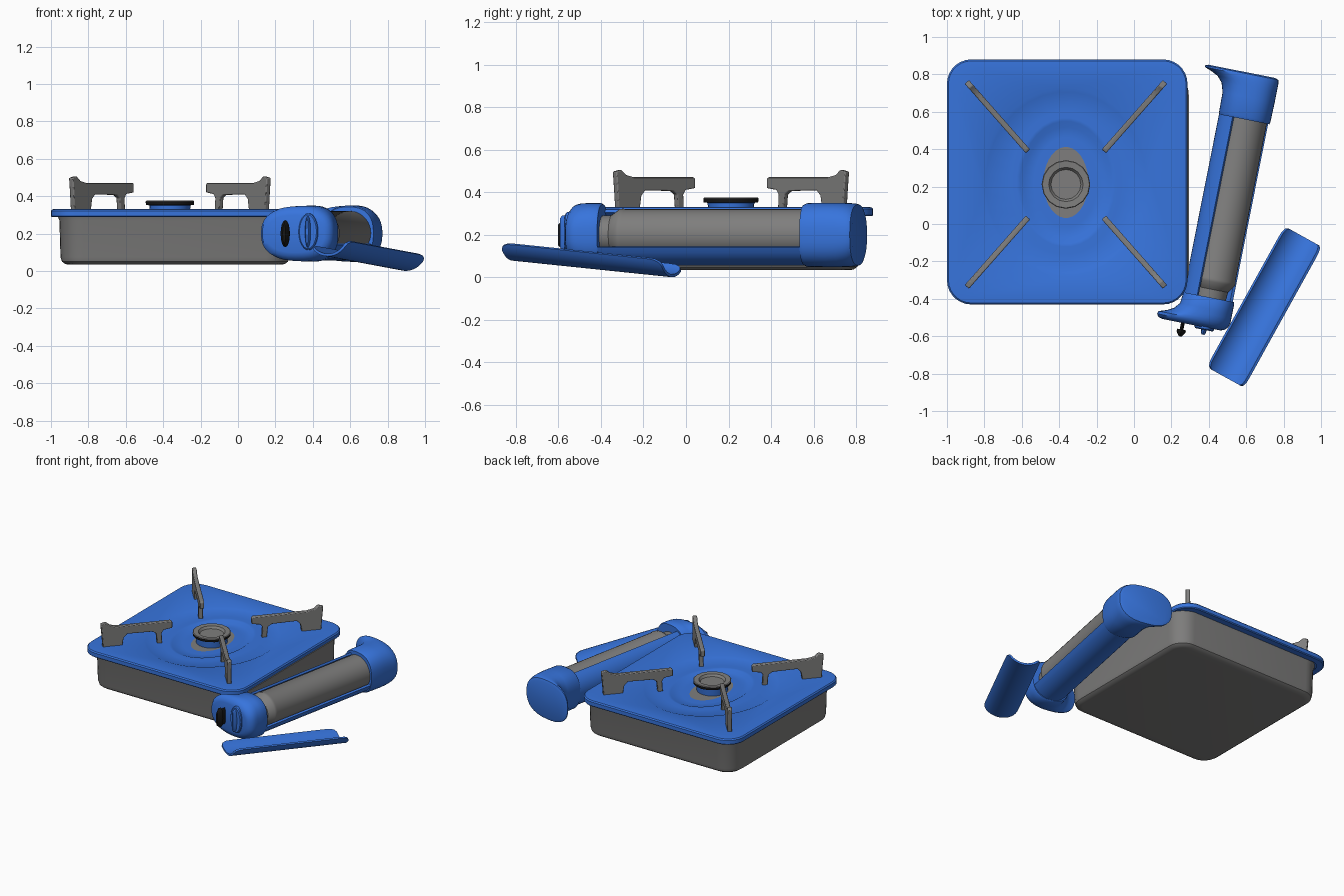
import bpy, bmesh, math
from mathutils import Vector

if "Cube" in bpy.data.objects:
    bpy.data.objects.remove(bpy.data.objects["Cube"])

def material(name, col):
    m = bpy.data.materials.new(name)
    m.diffuse_color = (*col, 1)
    m.use_nodes = True
    m.node_tree.nodes["Principled BSDF"].inputs["Base Color"].default_value = m.diffuse_color
    return m

BLUE = material("blue enamel", (0.038, 0.175, 0.72))
GREY = material("grey metal", (0.21, 0.208, 0.205))
BLACK = material("black", (0.008, 0.008, 0.008))

def loft(name, rings, mats, caps=(True, True), bevel=0, rule=None):
    """Skin a list of equal-length closed rings into one object."""
    bm = bmesh.new()
    vs = [[bm.verts.new(p) for p in r] for r in rings]
    n = len(vs[0])
    for a, b in zip(vs, vs[1:]):
        for i in range(n):
            bm.faces.new((a[i], a[(i + 1) % n], b[(i + 1) % n], b[i]))
    if caps[0]:
        bm.faces.new(vs[0][::-1])
    if caps[1]:
        bm.faces.new(vs[-1])
    bmesh.ops.recalc_face_normals(bm, faces=bm.faces)
    if rule:
        for f in bm.faces:
            f.material_index = rule(f)
    me = bpy.data.meshes.new(name)
    bm.to_mesh(me)
    bm.free()
    ob = bpy.data.objects.new(name, me)
    bpy.context.collection.objects.link(ob)
    for m in mats:
        me.materials.append(m)
    if bevel:
        mod = ob.modifiers.new("soft edges", 'BEVEL')
        mod.width, mod.segments = bevel, 2
    bpy.ops.object.select_all(action='DESELECT')
    ob.select_set(True)
    bpy.context.view_layer.objects.active = ob
    bpy.ops.object.shade_smooth_by_angle(angle=math.radians(35))
    return ob

def rounded_rect(cx, cy, hx, hy, r, z, seg=8):
    pts = []
    for k, (sx, sy) in enumerate(((1, 1), (-1, 1), (-1, -1), (1, -1))):
        for j in range(seg):
            a = math.pi / 2 * (k + j / (seg - 1))
            pts.append((cx + sx * (hx - r) + r * math.cos(a),
                        cy + sy * (hy - r) + r * math.sin(a), z))
    return pts

def ellipse(cx, cy, rx, ry, z, n=32):
    off = 0.5 if n == 32 else 0
    return [(cx + rx * math.cos(2 * math.pi * (i + off) / n),
             cy + ry * math.sin(2 * math.pi * (i + off) / n), z) for i in range(n)]

CX, CY = -0.364, 0.2115

# Stove body box
loft("stove_body", [rounded_rect(-0.337, 0.22, 0.618 - d, 0.6 - d, 0.13 - d, z)
                    for d, z in ((-0.012, 0.3), (0, 0.27), (0.006, 0.075), (0.014, 0.05),
                                 (0.032, 0.037), (0.06, 0.034))], [GREY])

# Top plate with the oval stepped dish
rings = [rounded_rect(-0.357, 0.225, 0.643 - d, 0.655 - d, 0.13 - d, z)
         for d, z in ((0.05, 0.288), (0.006, 0.288), (0, 0.294), (0, 0.322), (0.008, 0.33), (0.03, 0.332))]
rings += [ellipse(CX, 0.222, rx, ry, z) for rx, ry, z in (
    (0.445, 0.505, 0.332), (0.43, 0.485, 0.324), (0.30, 0.38, 0.315), (0.265, 0.345, 0.318),
    (0.245, 0.328, 0.316), (0.225, 0.295, 0.302), (0.17, 0.24, 0.302), (0.12, 0.19, 0.302))]
loft("top_plate", rings, [BLUE], caps=(False, False))
loft("burner_well", [ellipse(CX, 0.215, 0.135, 0.205, z) for z in (0.288, 0.296)], [GREY])

# Burner collar and ring
loft("burner_collar", [ellipse(CX, CY, r, r, z, 24) for r, z in (
    (0.105, 0.29), (0.11, 0.35), (0.12, 0.355))], [BLUE])
loft("burner_ring", [ellipse(CX, CY, r, r, z, 16) for r, z in (
    (0.128, 0.353), (0.13, 0.372), (0.126, 0.376), (0.092, 0.374), (0.08, 0.358))],
    [GREY, BLACK], rule=lambda f: 1 if abs(f.normal.z) < 0.4 and f.calc_center_median().z < 0.3735
    and (f.calc_center_median().xy - Vector((CX, CY))).length > 0.11 else 0)

# Four pot supports: side profile as (fraction along arm, height)
PROFILE = [(0, 0.42), (0.0, 0.466), (0.02, 0.472), (0.78, 0.472), (0.87, 0.482), (0.93, 0.506),
           (1.0, 0.498), (0.985, 0.42), (0.97, 0.325), (0.70, 0.325), (0.68, 0.385), (0.63, 0.41),
           (0.28, 0.407), (0.225, 0.39), (0.21, 0.31), (0.14, 0.31), (0.15, 0.39), (0.12, 0.412)]
inner, outer = Vector((0.203, 0.177)), Vector((0.53, 0.548))
for sx, sy, label in ((1, 1, "back_right"), (-1, 1, "back_left"), (-1, -1, "front_left"), (1, -1, "front_right")):
    p, q = (Vector((v.x * sx + CX, v.y * sy + CY)) for v in (inner, outer))
    d = (q - p).normalized()
    side = Vector((-d.y, d.x)) * 0.015
    loft("pot_support_" + label,
         [[(*(p.lerp(q, s) + side * k), z) for s, z in PROFILE] for k in (-1, 1)], [GREY], bevel=0.005)

# Cartridge housing, in its own turned frame: u across, v along
ang = math.atan2(0.195, 0.981)
U, V = Vector((math.cos(ang), -math.sin(ang))), Vector((math.sin(ang), math.cos(ang)))
def housing(u, v, z):
    return (*(Vector((0.494, 0.13)) + U * u + V * v), z)

def cap_ring(v, left, right, h, zc=0.2, n=40, power=2.5):
    pts = []
    for i in range(n):
        c, s = math.cos(2 * math.pi * i / n), math.sin(2 * math.pi * i / n)
        u = (left + right) / 2 + (right - left) / 2 * math.copysign(abs(c) ** (2 / power), c)
        pts.append(housing(u, v, zc + h * math.copysign(abs(s) ** (2 / power), s)))
    return pts

def shell_ring(a0, a1, r, t, n=20):
    """Thick arc outline as (across, up) pairs, angles in degrees."""
    arc = [math.radians(a0 + (a1 - a0) * i / n) for i in range(n + 1)]
    return ([(r * math.cos(a), r * math.sin(a)) for a in arc] +
            [((r - t) * math.cos(a), (r - t) * math.sin(a)) for a in reversed(arc)])

loft("housing_back_cap", [cap_ring(*c) for c in (
    (0.44, -0.125, 0.147, 0.143), (0.455, -0.13, 0.15, 0.15), (0.56, -0.132, 0.152, 0.151),
    (0.61, -0.148, 0.152, 0.151), (0.64, -0.175, 0.152, 0.15), (0.66, -0.215, 0.152, 0.149),
    (0.673, -0.25, 0.15, 0.147), (0.682, -0.253, 0.147, 0.143), (0.689, -0.235, 0.13, 0.125))], [BLUE])
loft("housing_front_cap", [cap_ring(*c) for c in (
    (-0.53, -0.125, 0.147, 0.143), (-0.54, -0.13, 0.15, 0.15), (-0.59, -0.135, 0.15, 0.15),
    (-0.62, -0.16, 0.15, 0.149), (-0.64, -0.195, 0.15, 0.148), (-0.655, -0.24, 0.147, 0.145),
    (-0.67, -0.245, 0.14, 0.138), (-0.685, -0.235, 0.125, 0.12), (-0.692, -0.21, 0.105, 0.1))], [BLUE])
loft("housing_trough", [[housing(0.012 + a, v, 0.197 + b) for a, b in shell_ring(118, 336, 0.14, 0.016)]
                        for v in (-0.56, 0.5)], [BLUE])

# Gas cartridge with stepped neck
loft("gas_cartridge", [[housing(0.015 + r * math.cos(a), v, 0.203 + r * math.sin(a))
                        for a in (2 * math.pi * i / 36 for i in range(36))]
                       for v, r in ((0.5, 0.118), (-0.42, 0.118), (-0.43, 0.121), (-0.445, 0.119),
                                    (-0.475, 0.098), (-0.485, 0.09), (-0.56, 0.086))], [GREY])

# Control dial with grip bar, and black ignition lever
def front_disc(name, u, z, steps, mat, n=32):
    loft(name, [[housing(u + ru * math.cos(a), v, z + rz * math.sin(a))
                 for a in (2 * math.pi * i / n for i in range(n))] for v, ru, rz in steps], [mat])

front_disc("control_dial", 0.018, 0.21, ((-0.68, 0.055, 0.1), (-0.7, 0.052, 0.097), (-0.706, 0.046, 0.09)), BLUE)
front_disc("dial_grip", 0.018, 0.21, ((-0.7, 0.016, 0.085), (-0.725, 0.012, 0.08), (-0.732, 0.007, 0.07)), BLUE)
front_disc("lever_stem", -0.1, 0.2, ((-0.67, 0.01, 0.06), (-0.735, 0.01, 0.06)), BLACK, 16)
front_disc("ignition_lever", -0.1, 0.2, ((-0.728, 0.024, 0.072), (-0.742, 0.024, 0.072), (-0.765, 0.008, 0.05)), BLACK, 16)

# Removed curved door, lying open side up and tipped towards the back
near, far = Vector((0.48, -0.815, 0.215)), Vector((0.897, -0.063, 0.137))
across = Vector((0.874, -0.485, 0))
door = []
for s, trim in ((0, 14), (0.012, 6), (0.04, 1), (0.08, 0), (0.92, 0), (0.96, 1), (0.988, 6), (1, 14)):
    c = near.lerp(far, s)
    door.append([c + across * a + Vector((0, 0, b)) for a, b in shell_ring(-141 + trim, -24 - trim, 0.136, 0.014)])
loft("cartridge_door", door, [BLUE])
